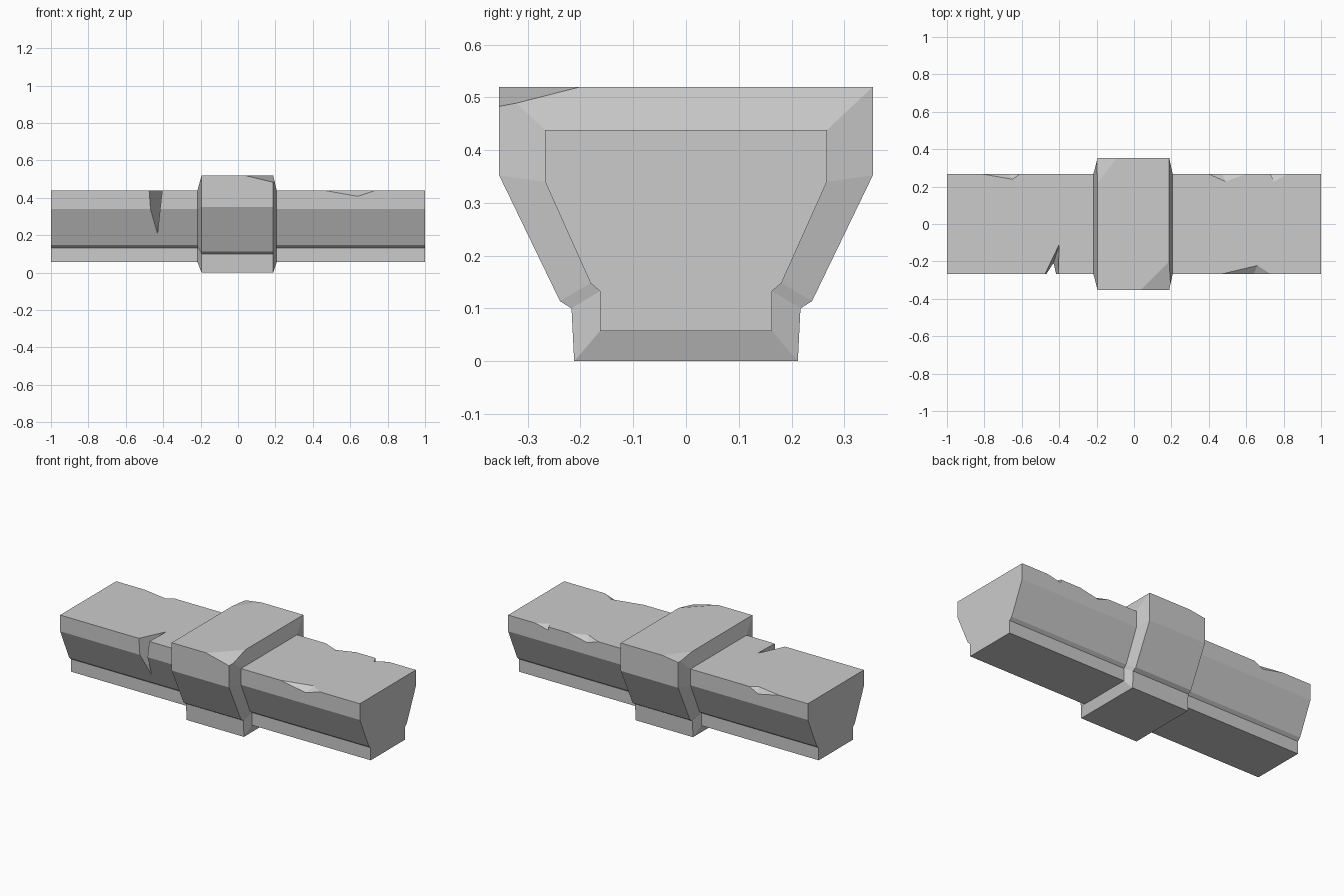
import bpy, bmesh
from mathutils import Vector

if "Cube" in bpy.data.objects:
    bpy.data.objects.remove(bpy.data.objects["Cube"])


def make_object(name, bm):
    bmesh.ops.recalc_face_normals(bm, faces=bm.faces)
    mesh = bpy.data.meshes.new(name)
    bm.to_mesh(mesh)
    bm.free()
    obj = bpy.data.objects.new(name, mesh)
    bpy.context.collection.objects.link(obj)
    return obj


def mirrored(half):
    return half + [(-y, z) for y, z in reversed(half)]


# Half cross-sections (y, z) of the slim beam and of the raised band
beam = mirrored([(0.163, 0.057), (0.163, 0.133), (0.181, 0.148), (0.267, 0.34), (0.267, 0.438)])
band = mirrored([(0.212, 0.0), (0.217, 0.1), (0.239, 0.114), (0.354, 0.352), (0.354, 0.52)])

# Beam and band lofted as one closed solid
sections = [(-1, beam), (-0.217, beam), (-0.195, band), (0.188, band), (0.207, beam), (1, beam)]
bm = bmesh.new()
loops = [[bm.verts.new((x, y, z)) for y, z in prof] for x, prof in sections]
for a, b in zip(loops, loops[1:]):
    for i in range(len(a)):
        j = (i + 1) % len(a)
        bm.faces.new((a[i], a[j], b[j], b[i]))
bm.faces.new(loops[0])
bm.faces.new(loops[-1])
body = make_object("banded_beam", bm)


def chip(cut_points, outer_points):
    """Cut away a wedge: it grows outward from the middle of the cut."""
    cut = [Vector(p) for p in cut_points]
    mid = sum(cut, Vector()) / len(cut)
    bm = bmesh.new()
    for p in cut + [Vector(p) for p in outer_points]:
        bm.verts.new(mid + (p - mid) * 1.4)
    bmesh.ops.convex_hull(bm, input=bm.verts)
    cutter = make_object("chip_cutter", bm)
    cutter.hide_render = True
    mod = body.modifiers.new("chip", 'BOOLEAN')
    mod.operation = 'DIFFERENCE'
    mod.solver = 'EXACT'
    mod.object = cutter
    bpy.context.view_layer.objects.active = body
    bpy.ops.object.modifier_apply(modifier=mod.name)
    bpy.data.objects.remove(cutter)


def edge_chip(side, x0, x1, xm, depth, drop):
    """Nick in a long top edge of the beam."""
    y, z = side * 0.267, 0.438
    chip([(xm, y - side * depth, z), (xm - 0.02, y, z - drop)], [(x0, y, z), (x1, y, z)])


edge_chip(-1, 0.47, 0.73, 0.66, 0.045, 0.03)
edge_chip(1, -0.81, -0.61, -0.65, 0.028, 0.03)
edge_chip(1, 0.40, 0.60, 0.49, 0.04, 0.025)
edge_chip(1, 0.73, 0.82, 0.75, 0.04, 0.02)

# Deep split in the front left
chip([(-0.40, -0.11, 0.438), (-0.43, -0.207, 0.21)],
     [(-0.475, -0.267, 0.438), (-0.405, -0.267, 0.438)])

# Broken corners of the band
chip([(0.035, -0.354, 0.52), (0.188, -0.2, 0.52), (0.188, -0.354, 0.483)], [(0.188, -0.354, 0.52)])
chip([(-0.09, 0.354, 0.52), (-0.195, 0.22, 0.52), (-0.195, 0.354, 0.505)], [(-0.195, 0.354, 0.52)])
